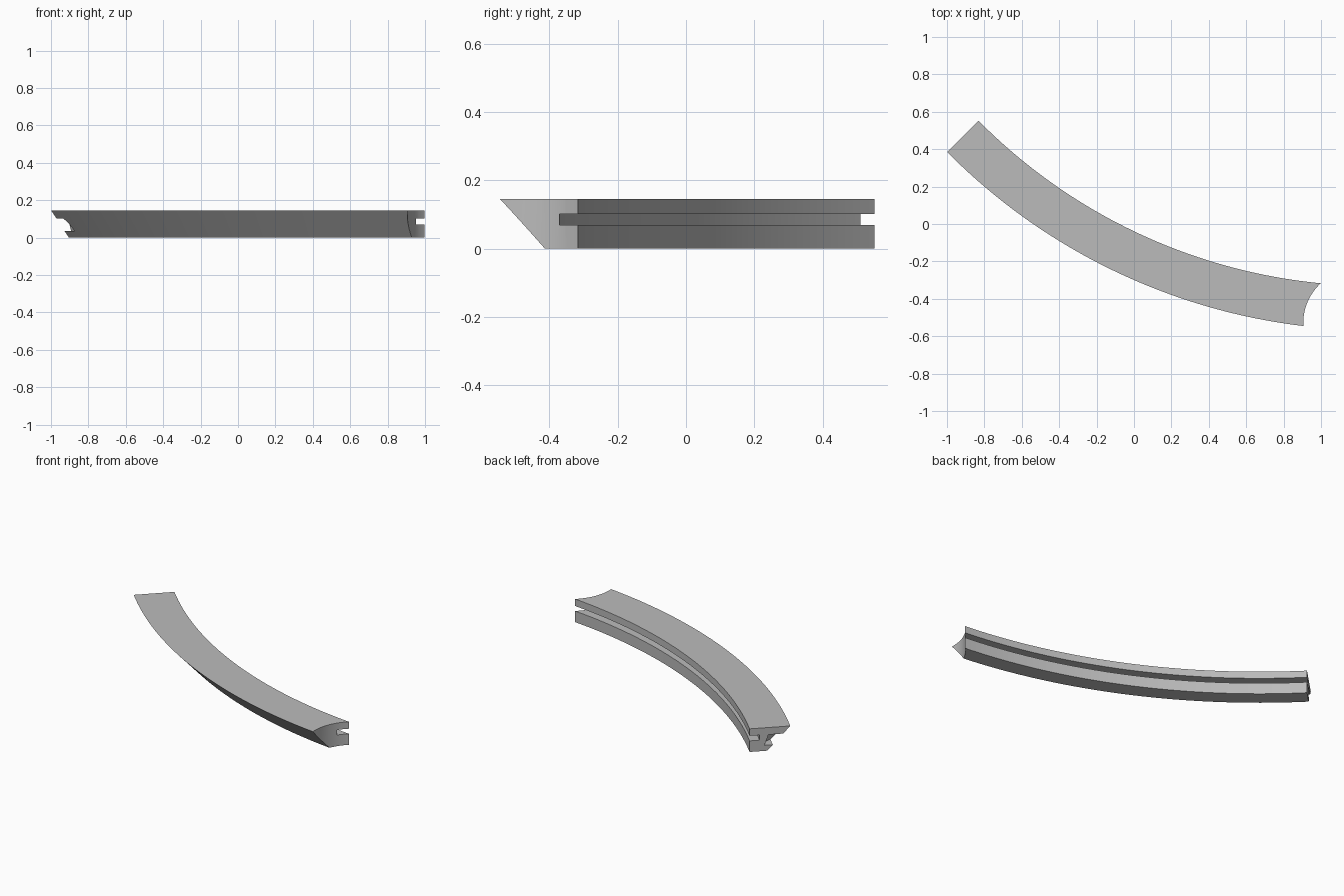
import bpy, bmesh
from math import radians, cos, sin
from mathutils import Vector

default = bpy.data.objects.get("Cube")
if default:
    bpy.data.objects.remove(default, do_unlink=True)

CENTRE = Vector((1.287, 2.651, 0))
HEIGHT = 0.146
INNER, GROOVE, FOOT, OUTER = 2.982, 3.04, 3.085, 3.219
START, END, STEPS = radians(224.74), radians(265), 72

grey = bpy.data.materials.new("plain grey")
grey.use_nodes = True
grey.diffuse_color = (0.5, 0.5, 0.5, 1)
grey.node_tree.nodes["Principled BSDF"].inputs["Base Color"].default_value = (0.5, 0.5, 0.5, 1)


def on_arc(radius, angle, z=0):
    return CENTRE + Vector((radius * cos(angle), radius * sin(angle), z))


def make_object(name, bm):
    bmesh.ops.recalc_face_normals(bm, faces=bm.faces)
    mesh = bpy.data.meshes.new(name)
    bm.to_mesh(mesh)
    bm.free()
    mesh.materials.append(grey)
    obj = bpy.data.objects.new(name, mesh)
    bpy.context.collection.objects.link(obj)
    return obj


def cone_cutter(name, place, bottom_radius, top_radius, depth):
    bm = bmesh.new()
    bmesh.ops.create_cone(bm, cap_ends=True, segments=96, radius1=bottom_radius,
                          radius2=top_radius, depth=depth)
    bmesh.ops.translate(bm, vec=place, verts=bm.verts)
    obj = make_object(name, bm)
    obj.hide_render = True
    return obj


# Curved rail: undercut outer side, slotted inner side, swept along an arc
profile = [(INNER, 0), (FOOT, 0), (OUTER, HEIGHT), (INNER, HEIGHT),
           (INNER, 0.102), (GROOVE, 0.102), (GROOVE, 0.07), (INNER, 0.07)]
bm = bmesh.new()
rings = []
for i in range(STEPS + 1):
    angle = START + (END - START) * i / STEPS
    rings.append([bm.verts.new(on_arc(r, angle, z)) for r, z in profile])
for a, b in zip(rings, rings[1:]):
    for k in range(len(profile)):
        n = (k + 1) % len(profile)
        bm.faces.new((a[k], a[n], b[n], b[k]))
bm.faces.new(rings[0])
bm.faces.new(rings[-1])
rail = make_object("curved_rail", bm)

# Round scoop across one end, and a small pocket in the undercut of the other
cutters = [
    cone_cutter("end_scoop_cutter", Vector((1.195, -0.53, HEIGHT / 2)), 0.29, 0.29, 1),
    cone_cutter("pocket_cutter", on_arc(3.15, START, 0.068), 0.082, 0.058, 0.066),
]
bpy.context.view_layer.objects.active = rail
rail.select_set(True)
for cutter in cutters:
    cut = rail.modifiers.new(cutter.name, "BOOLEAN")
    cut.operation = "DIFFERENCE"
    cut.solver = "EXACT"
    cut.object = cutter
    bpy.ops.object.modifier_apply(modifier=cut.name)
    bpy.data.objects.remove(cutter, do_unlink=True)

bpy.ops.object.shade_smooth_by_angle(angle=radians(25))
